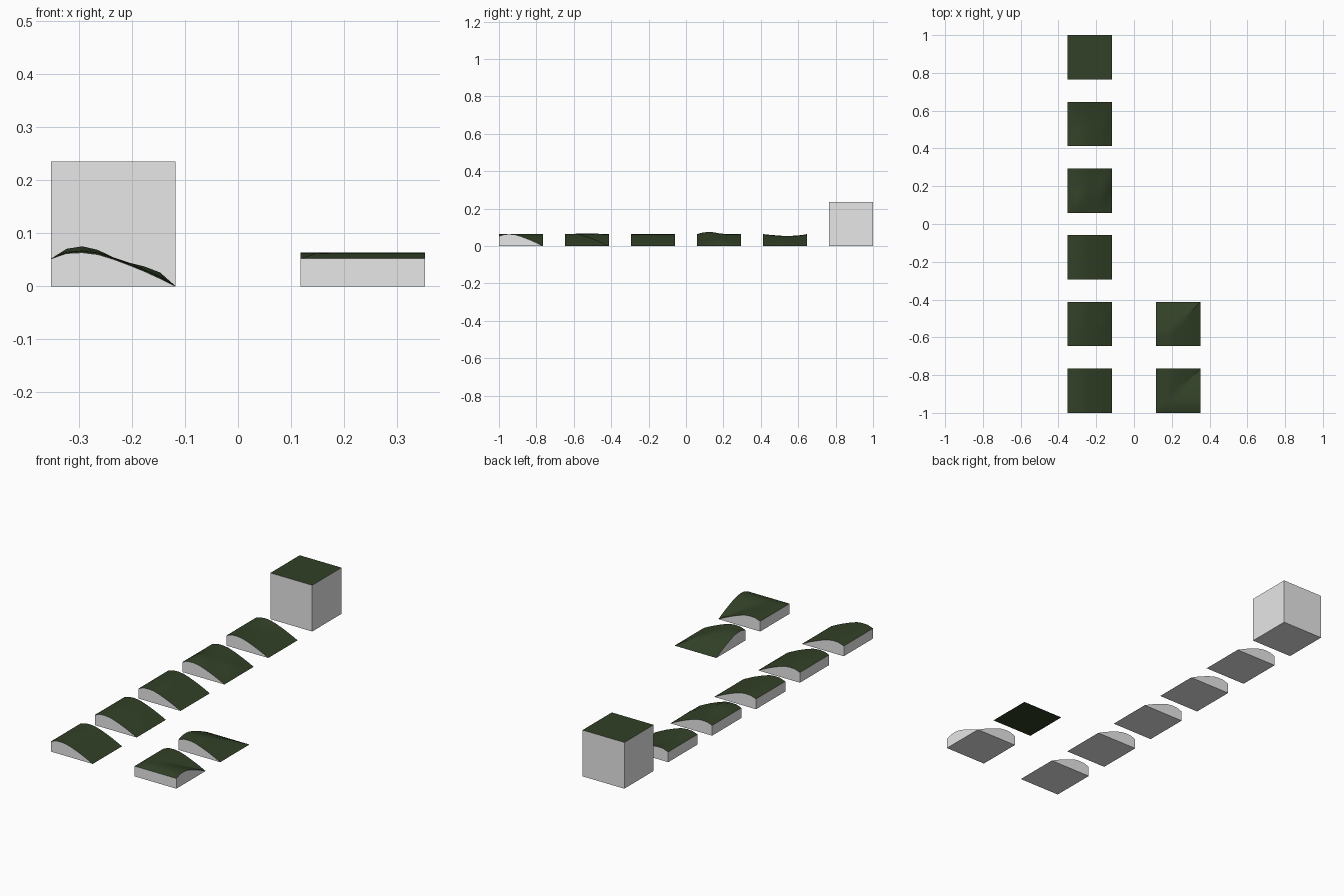
import bpy, bmesh, math

if "Cube" in bpy.data.objects:
    bpy.data.objects.remove(bpy.data.objects["Cube"])

S = 4 / 17            # tile width
N = 8                 # grid cells per tile side
PROFILE = [.052, .062, .0635, .060, .051, .040, .028, .0145, 0]   # bank, high edge to foot


def material(name, rgb):
    m = bpy.data.materials.new(name)
    m.diffuse_color = (*rgb, 1)
    m.use_nodes = True
    m.node_tree.nodes["Principled BSDF"].inputs["Base Color"].default_value = m.diffuse_color
    return m


GRASS = material("dark grass green", (.032, .052, .020))
STONE = material("light grey", (.8, .8, .8))


def tile(name, x0, y0, height, green_base=False):
    """Block with a square footprint; height(i, j) shapes its top grid."""
    bm = bmesh.new()
    top = [[bm.verts.new((x0 + i * S / N, y0 + j * S / N, height(i, j)))
            for j in range(N + 1)] for i in range(N + 1)]
    # grassy top, split along the corner-to-corner diagonal
    for i in range(N):
        for j in range(N):
            a, b, c, d = top[i][j], top[i + 1][j], top[i + 1][j + 1], top[i][j + 1]
            for tri in ((a, b, c), (a, c, d)):
                f = bm.faces.new(tri)
                f.smooth = True
    # side walls and base
    rim = ([top[i][0] for i in range(N)] + [top[N][j] for j in range(N)]
           + [top[N - i][N] for i in range(N)] + [top[0][N - j] for j in range(N)])
    low = [bm.verts.new((v.co.x, v.co.y, 0)) for v in rim]
    for k in range(len(rim)):
        n = (k + 1) % len(rim)
        bm.faces.new((low[k], low[n], rim[n], rim[k])).material_index = 1
    base = bm.faces.new(low[::-1])
    base.material_index = 0 if green_base else 1
    bmesh.ops.remove_doubles(bm, verts=bm.verts[:], dist=1e-5)
    # keep wall and crease edges sharp
    for e in bm.edges:
        if len(e.link_faces) != 2 or e.calc_face_angle(0) > math.radians(30):
            e.smooth = False
    me = bpy.data.meshes.new(name)
    bm.to_mesh(me)
    bm.free()
    me.materials.append(GRASS)
    me.materials.append(STONE)
    ob = bpy.data.objects.new(name, me)
    bpy.context.collection.objects.link(ob)
    return ob


def bank(bumps):
    """Straight bank; bumps are (u, v, height, radius) swells inside the tile."""
    def height(i, j):
        z = PROFILE[i]
        if 0 < i < N and 0 < j < N:
            for u, v, h, r in bumps:
                z += h * math.exp(-((i / N - u) ** 2 + (j / N - v) ** 2) / r ** 2)
        return max(z, 0)
    return height


def row(k):
    return -1 + k * 6 / 17


LEFT, RIGHT = -6 / 17, 2 / 17

# straight banks: plain, gently uneven, plain, humped, hollowed
variants = [[],
            [(.3, .5, .004, .3), (.85, .5, .004, .2)],
            [(.25, .5, .001, .3)],
            [(.25, .27, .012, .22), (.87, .55, .012, .25)],
            [(.25, .55, -.010, .4), (.8, .5, .003, .2)]]
for k, bumps in enumerate(variants):
    tile(f"straight_bank_{k + 1}", LEFT, row(k), bank(bumps))

# flat-topped full block
tile("full_block", LEFT, row(5), lambda i, j: S)

# corner banks
tile("inner_corner_bank", RIGHT, row(0), lambda i, j: PROFILE[min(i, j)])
tile("outer_corner_bank", RIGHT, row(1), lambda i, j: PROFILE[max(i, j)], green_base=True)
